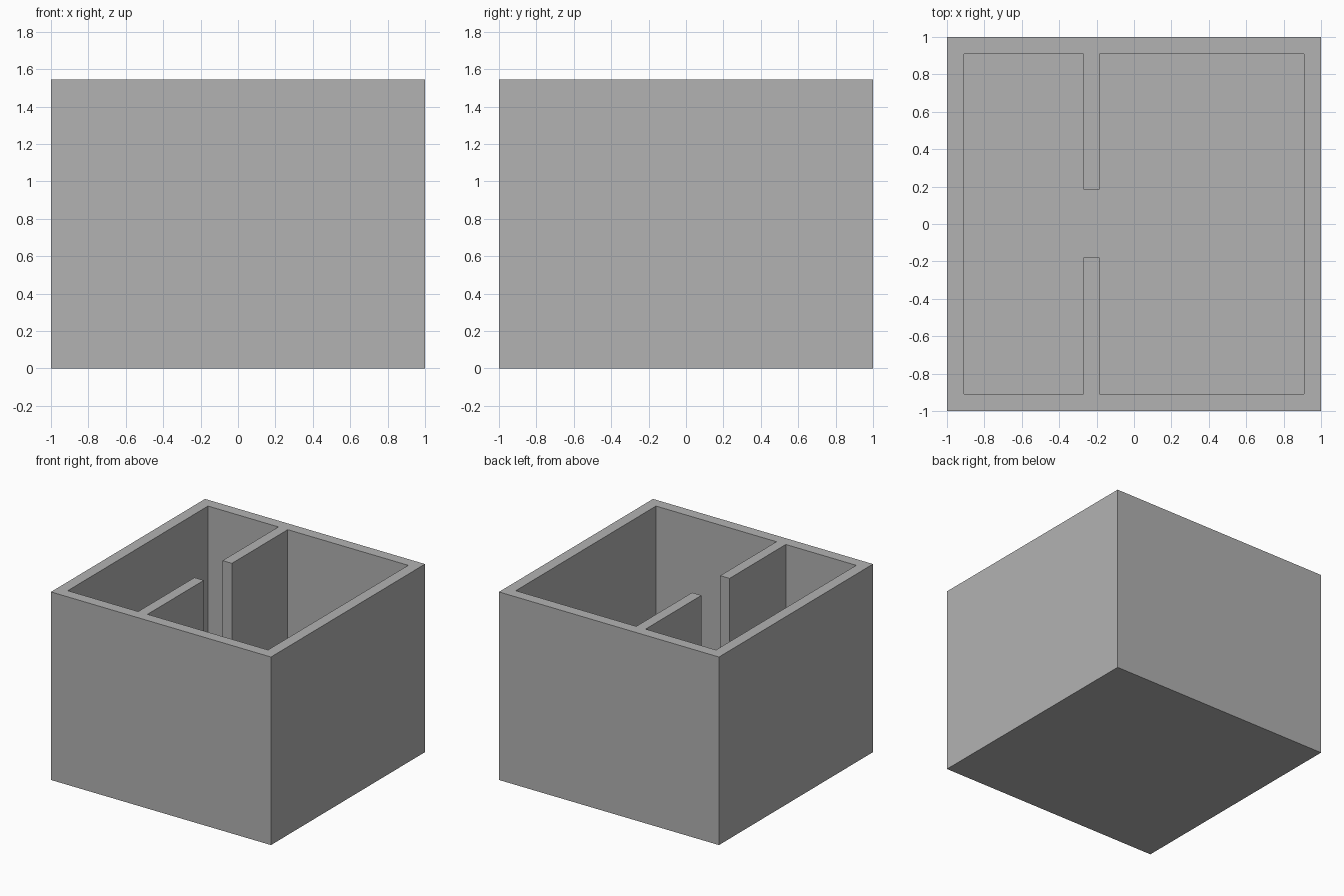
import bpy
import bmesh

if "Cube" in bpy.data.objects:
    bpy.data.objects.remove(bpy.data.objects["Cube"], do_unlink=True)

HEIGHT = 1.545
WALL = 0.09
FLOOR = 0.09
INNER = 1 - WALL
PART_L, PART_R = -0.27, -0.185     # partition faces
DOOR_FRONT, DOOR_BACK = -0.18, 0.185

grey = bpy.data.materials.new("plain_grey")
grey.use_nodes = True
colour = (0.448, 0.448, 0.448, 1)
grey.diffuse_color = colour
grey.node_tree.nodes["Principled BSDF"].inputs["Base Color"].default_value = colour


def prism(name, outline, bottom, top):
    """Extrude a floor-plan outline into a solid."""
    bm = bmesh.new()
    face = bm.faces.new([bm.verts.new((x, y, bottom)) for x, y in outline])
    raised = bmesh.ops.extrude_face_region(bm, geom=[face])["geom"]
    verts = [v for v in raised if isinstance(v, bmesh.types.BMVert)]
    bmesh.ops.translate(bm, verts=verts, vec=(0, 0, top - bottom))
    bmesh.ops.recalc_face_normals(bm, faces=bm.faces)
    mesh = bpy.data.meshes.new(name)
    bm.to_mesh(mesh)
    bm.free()
    mesh.materials.append(grey)
    obj = bpy.data.objects.new(name, mesh)
    bpy.context.collection.objects.link(obj)
    return obj


# Outer block of the house
house = prism("house_walls", [(-1, -1), (1, -1), (1, 1), (-1, 1)], 0, HEIGHT)

# Two rooms joined by a doorway gap in the partition
rooms_plan = [
    (-INNER, -INNER), (PART_L, -INNER), (PART_L, DOOR_FRONT), (PART_R, DOOR_FRONT),
    (PART_R, -INNER), (INNER, -INNER), (INNER, INNER), (PART_R, INNER),
    (PART_R, DOOR_BACK), (PART_L, DOOR_BACK), (PART_L, INNER), (-INNER, INNER),
]
rooms = prism("rooms_cutter", rooms_plan, FLOOR, HEIGHT + 0.2)
rooms.hide_render = True

# Hollow out the rooms, leaving walls, partition and floor
cut = house.modifiers.new("hollow_rooms", "BOOLEAN")
cut.operation = "DIFFERENCE"
cut.solver = "EXACT"
cut.object = rooms
bpy.context.view_layer.objects.active = house
bpy.ops.object.modifier_apply(modifier=cut.name)
bpy.data.objects.remove(rooms, do_unlink=True)
